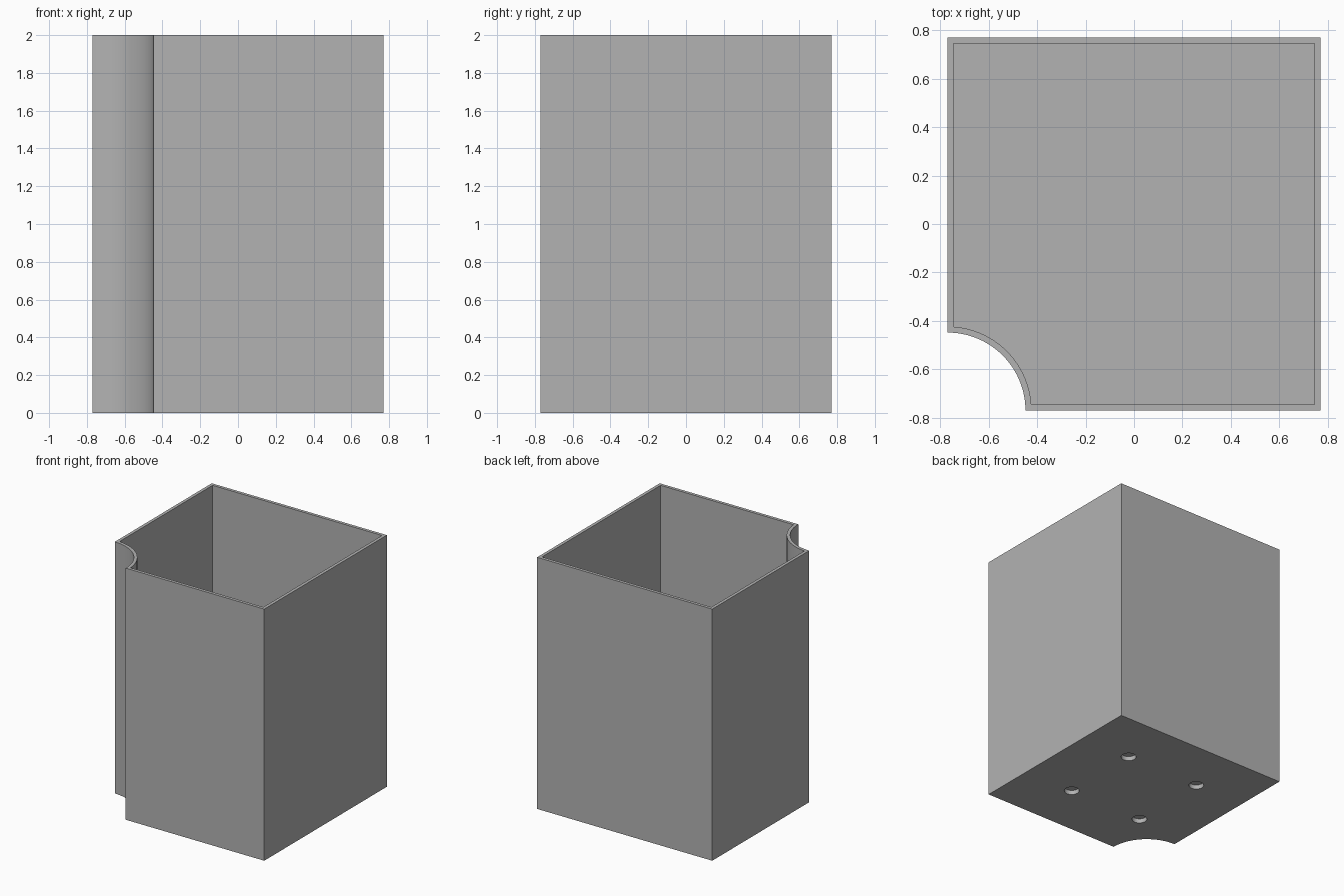
import bpy, bmesh, math

if "Cube" in bpy.data.objects:
    bpy.data.objects.remove(bpy.data.objects["Cube"], do_unlink=True)

HALF, HEIGHT, WALL, FLOOR = 0.77, 2.0, 0.025, 0.06
NOTCH = 0.322                       # radius of the scooped corner
HOLE_R, HOLE_DEPTH, HOLE_POS = 0.056, 0.035, 0.33

grey = bpy.data.materials.new("plain grey")
grey.use_nodes = True
colour = (0.45, 0.45, 0.45, 1)
grey.diffuse_color = colour
grey.node_tree.nodes["Principled BSDF"].inputs["Base Color"].default_value = colour


def profile(half, radius, steps=40):
    """Square outline with a concave arc about the outer front corner."""
    pts = [(half, -half), (half, half), (-half, half)]
    edge = HALF - half
    start = math.asin(edge / radius)
    end = math.pi / 2 - start
    for i in range(steps + 1):
        a = end + (start - end) * i / steps
        pts.append((-HALF + radius * math.cos(a), -HALF + radius * math.sin(a)))
    return pts


def circle(cx, cy, radius, steps=32):
    return [(cx + radius * math.cos(math.tau * i / steps),
             cy + radius * math.sin(math.tau * i / steps)) for i in range(steps)]


def prism(name, outlines, z0, z1):
    """Extrude closed outlines between two heights as one object."""
    bm = bmesh.new()
    for pts in outlines:
        face = bm.faces.new([bm.verts.new((x, y, z0)) for x, y in pts])
        new = bmesh.ops.extrude_face_region(bm, geom=[face], use_keep_orig=True)["geom"]
        bmesh.ops.translate(bm, vec=(0, 0, z1 - z0),
                            verts=[g for g in new if isinstance(g, bmesh.types.BMVert)])
    bmesh.ops.recalc_face_normals(bm, faces=bm.faces)
    mesh = bpy.data.meshes.new(name)
    bm.to_mesh(mesh)
    bm.free()
    mesh.materials.append(grey)
    obj = bpy.data.objects.new(name, mesh)
    bpy.context.collection.objects.link(obj)
    return obj


# Solid container body
body = prism("container_body", [profile(HALF, NOTCH)], 0, HEIGHT)

# Open cavity and four blind holes in the underside
cavity = prism("cavity_cutter", [profile(HALF - WALL, NOTCH + WALL)], FLOOR, HEIGHT + 0.1)
spots = [(x, y) for x in (-HOLE_POS, HOLE_POS) for y in (-HOLE_POS, HOLE_POS)]
holes = prism("hole_cutter", [circle(x, y, HOLE_R) for x, y in spots], -0.1, HOLE_DEPTH)

bpy.ops.object.select_all(action="DESELECT")
body.select_set(True)
bpy.context.view_layer.objects.active = body
for cutter in (cavity, holes):
    cutter.hide_render = True
    mod = body.modifiers.new(cutter.name, "BOOLEAN")
    mod.operation = "DIFFERENCE"
    mod.solver = "EXACT"
    mod.object = cutter
    bpy.ops.object.modifier_apply(modifier=mod.name)
    bpy.data.objects.remove(cutter, do_unlink=True)

bpy.ops.object.shade_smooth_by_angle(angle=math.radians(30))
